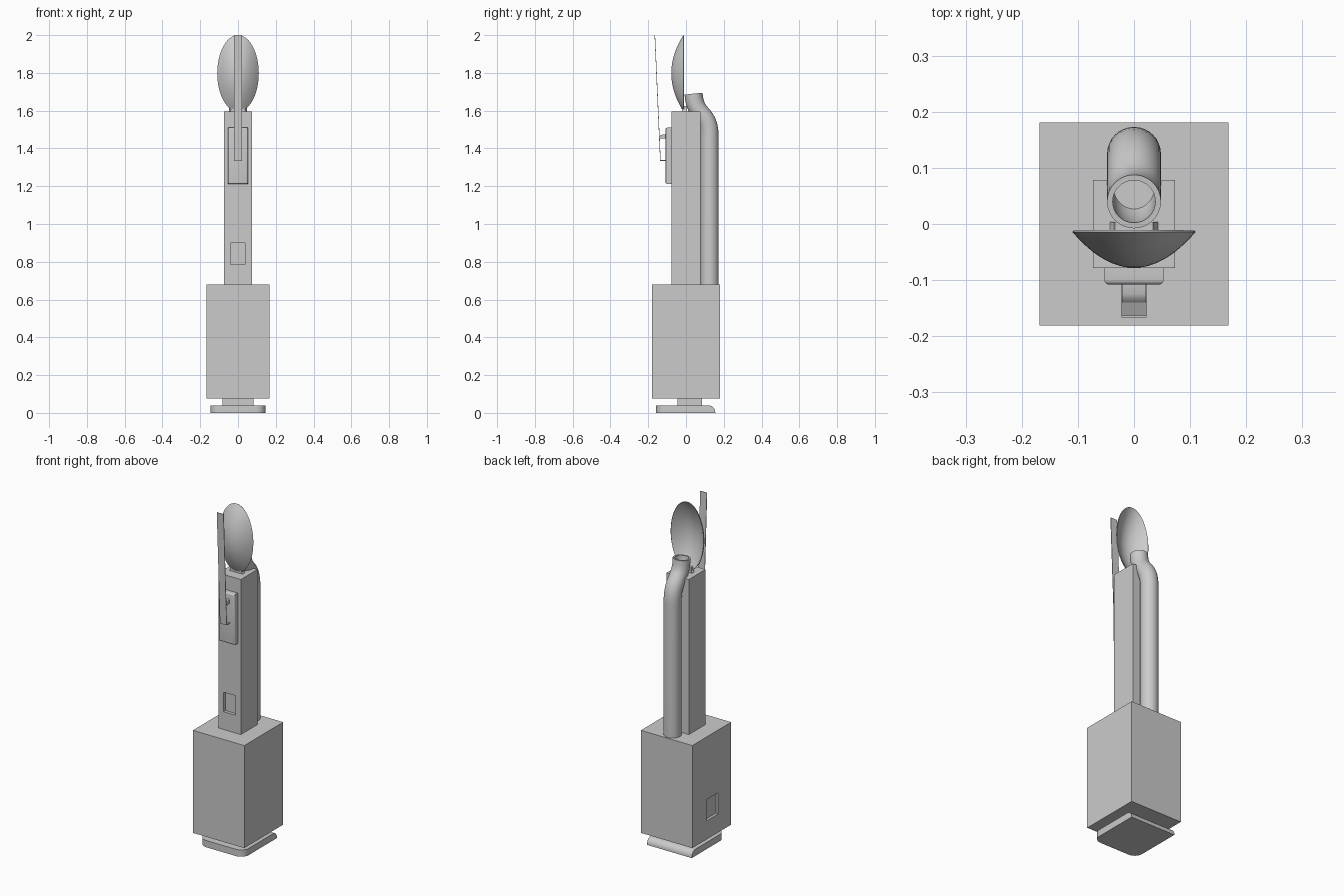
import bpy, bmesh, math
from mathutils import Vector

if "Cube" in bpy.data.objects:
    bpy.data.objects.remove(bpy.data.objects["Cube"])


def finish(name, bm, smooth=None):
    bmesh.ops.recalc_face_normals(bm, faces=bm.faces)
    me = bpy.data.meshes.new(name)
    bm.to_mesh(me)
    bm.free()
    ob = bpy.data.objects.new(name, me)
    bpy.context.collection.objects.link(ob)
    activate(ob)
    if smooth:
        bpy.ops.object.shade_smooth_by_angle(angle=math.radians(smooth))
    return ob


def activate(ob):
    bpy.ops.object.select_all(action='DESELECT')
    ob.select_set(True)
    bpy.context.view_layer.objects.active = ob


def apply_mod(ob, kind, **settings):
    activate(ob)
    m = ob.modifiers.new(kind, kind)
    for k, v in settings.items():
        setattr(m, k, v)
    bpy.ops.object.modifier_apply(modifier=m.name)


def box(name, lo, hi, bevels=(), smooth=None):
    """Box between two corners; bevels = (edge test on both ends, radius, segments)."""
    bm = bmesh.new()
    bmesh.ops.create_cube(bm, size=1)
    for v in bm.verts:
        v.co = Vector([lo[i] if v.co[i] < 0 else hi[i] for i in range(3)])
    for test, r, seg in bevels:
        edges = [e for e in bm.edges if all(test(v.co) for v in e.verts)
                 and test((e.verts[0].co + e.verts[1].co) / 2)]
        bmesh.ops.bevel(bm, geom=edges, offset=r, segments=seg, profile=0.5, affect='EDGES')
    return finish(name, bm, smooth)


def extrude_profile(name, pts, axis, a, b, smooth=None):
    """Closed 2D profile extruded along x (pts = y,z) or y (pts = x,z)."""
    bm = bmesh.new()
    place = (lambda p, t: (t, p[0], p[1])) if axis == 'x' else (lambda p, t: (p[0], t, p[1]))
    f = bm.faces.new([bm.verts.new(place(p, a)) for p in pts])
    out = bmesh.ops.extrude_face_region(bm, geom=[f])['geom']
    shift = Vector(place((0, 0), b - a))
    for v in out:
        if isinstance(v, bmesh.types.BMVert):
            v.co += shift
    return finish(name, bm, smooth)


def recess(target, lo, hi, bevels=()):
    cutter = box("recess_cutter", lo, hi, bevels)
    cutter.hide_render = True
    apply_mod(target, 'BOOLEAN', operation='DIFFERENCE', object=cutter, solver='EXACT')
    bpy.data.objects.remove(cutter)


# Foot plate: rounded back top edge, rounded front corners
arc = [(0.119 + 0.036 * math.sin(t), 0.004 + 0.036 * math.cos(t))
       for t in [i * math.pi / 16 for i in range(9)]]
foot = extrude_profile("foot_plate", [(-0.158, 0), (-0.158, 0.04)] + arc + [(0.155, 0)],
                       'x', -0.146, 0.146)
bm = bmesh.new()
bm.from_mesh(foot.data)
front = [e for e in bm.edges if all(v.co.y < -0.15 for v in e.verts)
         and abs(e.verts[0].co.x - e.verts[1].co.x) < 1e-4]
bmesh.ops.bevel(bm, geom=front, offset=0.05, segments=8, profile=0.5, affect='EDGES')
bm.to_mesh(foot.data)
bm.free()
activate(foot)
bpy.ops.object.shade_smooth_by_angle(angle=math.radians(30))
box("foot_neck", (-0.083, -0.045, 0.035), (0.083, 0.085, 0.08))

# Main case with a side recess
case = box("main_case", (-0.168, -0.181, 0.075), (0.168, 0.181, 0.68))
recess(case, (-0.2, -0.06, 0.185), (-0.153, 0.05, 0.31))

# Column with a small rounded front recess
column = box("column", (-0.073, -0.078, 0.675), (0.073, 0.078, 1.595))
bm = bmesh.new()
recess(column, (-0.04, -0.1, 0.785), (0.038, -0.06, 0.90))
bm.free()

# Hollow rear pipe swept along a bent path
path = [(0.125, 0.675), (0.125, 1.46)]
p0, p1, p2, p3 = [Vector(p) for p in ((0.125, 1.46), (0.125, 1.60), (0.048, 1.56), (0.04, 1.69))]
for i in range(1, 17):
    t = i / 16
    path.append(tuple((1-t)**3*p0 + 3*t*(1-t)**2*p1 + 3*t*t*(1-t)*p2 + t**3*p3))
bm = bmesh.new()
N, rows = 32, {0.048: [], 0.038: []}
for r, rings in rows.items():
    for i, (y, z) in enumerate(path):
        a, b = path[max(i-1, 0)], path[min(i+1, len(path)-1)]
        d = Vector((b[0]-a[0], b[1]-a[1])).normalized()
        rings.append([bm.verts.new((r*math.cos(k*math.tau/N),
                                    y + r*math.sin(k*math.tau/N)*d.y,
                                    z - r*math.sin(k*math.tau/N)*d.x)) for k in range(N)])
outer, inner = rows.values()
loops = outer + inner[::-1]
for A, B in zip(loops, loops[1:] + loops[:1]):
    for k in range(N):
        bm.faces.new((A[k], A[(k+1) % N], B[(k+1) % N], B[k]))
finish("rear_pipe", bm, 40)

# Oval bowl bulging to the front, open at the back
bm = bmesh.new()
rings = []
for j in range(1, 13):
    r = j / 12
    rings.append([bm.verts.new((0.11*r*math.cos(k*math.tau/48), -0.014 - 0.064*(1-r*r),
                                1.798 + 0.202*r*math.sin(k*math.tau/48))) for k in range(48)])
tip = bm.verts.new((0, -0.078, 1.798))
for k in range(48):
    n = (k+1) % 48
    bm.faces.new((tip, rings[0][k], rings[0][n]))
    for A, B in zip(rings, rings[1:]):
        bm.faces.new((A[k], B[k], B[n], A[n]))
bowl = finish("oval_bowl", bm)
for p in bowl.data.polygons:
    if p.normal.y > 0:
        p.flip()
apply_mod(bowl, 'SOLIDIFY', thickness=0.004, offset=-1)
bpy.ops.object.shade_smooth_by_angle(angle=math.radians(40))

# Flared stem under the bowl
extrude_profile("bowl_stem", [(-0.045, 1.59), (-0.037, 1.605), (-0.034, 1.625),
                              (0.034, 1.625), (0.037, 1.605), (0.045, 1.59)],
                'y', -0.018, 0.004)

# Front panel with softened outer edges
box("front_panel", (-0.053, -0.108, 1.212), (0.053, -0.076, 1.51),
    [(lambda c: c.y < -0.1, 0.009, 4)], 30)

# Tall thin strip with its bottom lip, as one L profile
extrude_profile("tall_strip", [(-0.106, 1.334), (-0.137, 1.334), (-0.1665, 2.0),
                               (-0.1635, 2.0), (-0.134, 1.338), (-0.106, 1.338)],
                'x', -0.022, 0.022)

# Short hook holding the strip
extrude_profile("strip_hook", [(-0.104, 1.452), (-0.142, 1.452), (-0.141, 1.462), (-0.134, 1.470),
                               (-0.125, 1.474), (-0.104, 1.475)], 'x', -0.021, 0.021, 30)
